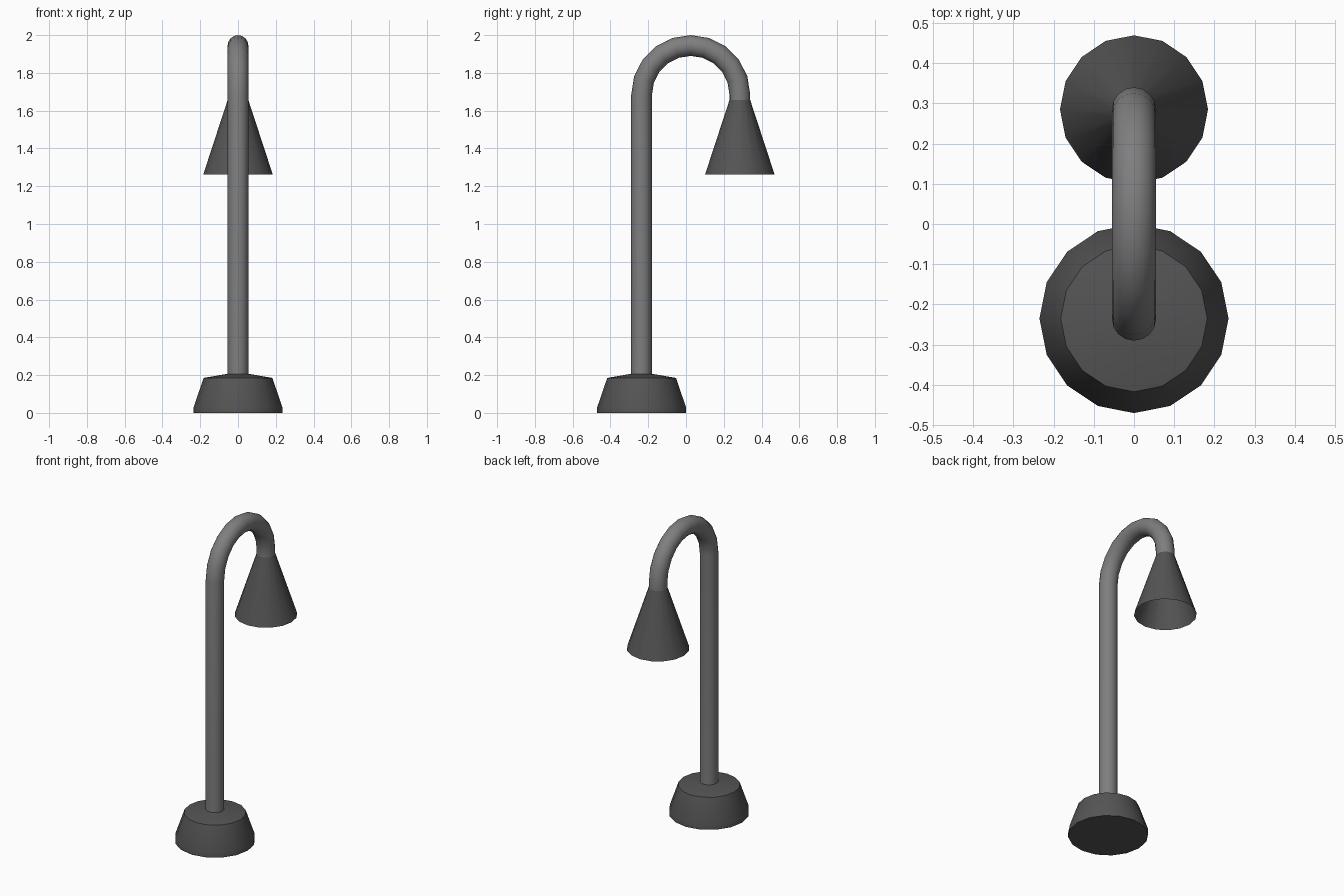
import bpy, bmesh, math
from mathutils import Vector

if "Cube" in bpy.data.objects:
    bpy.data.objects.remove(bpy.data.objects["Cube"])

SIDES = 16
POST_Y, SHADE_Y = -0.235, 0.285


def material(name, v):
    m = bpy.data.materials.new(name)
    m.diffuse_color = (v, v, v, 1)
    m.use_nodes = True
    m.node_tree.nodes["Principled BSDF"].inputs["Base Color"].default_value = m.diffuse_color
    return m


pole_grey = material("pole grey", 0.21)
dark_grey = material("dark grey", 0.09)


def skin_rings(name, rings, mat, cap_start=False, cap_end=False, angle=35):
    """Bridge a list of vertex rings into one smooth surface."""
    bm = bmesh.new()
    loops = [[bm.verts.new(p) for p in ring] for ring in rings]
    for a, b in zip(loops, loops[1:]):
        for i in range(SIDES):
            j = (i + 1) % SIDES
            bm.faces.new((a[i], a[j], b[j], b[i]))
    if cap_start:
        bm.faces.new(loops[0][::-1])
    if cap_end:
        bm.faces.new(loops[-1])
    bmesh.ops.recalc_face_normals(bm, faces=bm.faces)
    me = bpy.data.meshes.new(name)
    bm.to_mesh(me)
    bm.free()
    me.materials.append(mat)
    ob = bpy.data.objects.new(name, me)
    bpy.context.collection.objects.link(ob)
    bpy.ops.object.select_all(action='DESELECT')
    ob.select_set(True)
    bpy.context.view_layer.objects.active = ob
    bpy.ops.object.shade_smooth_by_angle(angle=math.radians(angle))
    return ob


def ring(y, z, r, tilt=0.0):
    """Circle around the path point; tilt turns it about the x axis."""
    pts = []
    for i in range(SIDES):
        a = math.tau * i / SIDES
        u = r * math.sin(a)
        pts.append(Vector((r * math.cos(a), y + u * math.cos(tilt), z + u * math.sin(tilt))))
    return pts


# weighted base, closed underneath
base_profile = [(0.235, 0), (0.235, 0.03), (0.182, 0.185), (0.055, 0.207)]
skin_rings("base", [ring(POST_Y, z, r) for r, z in base_profile], dark_grey,
           cap_start=True, cap_end=True, angle=60)

# upright post running into a half-circle gooseneck
R, steps = (SHADE_Y - POST_Y) / 2, 10
cy, cz, tube = (SHADE_Y + POST_Y) / 2, 2.0 - 0.055 - R, 0.055
path = [ring(POST_Y, 0.19, tube)]
for k in range(steps + 1):
    t = math.pi * k / steps
    path.append(ring(cy - R * math.cos(t), cz + R * math.sin(t), tube, -t))
path.append(ring(SHADE_Y, 1.655, tube, -math.pi))
skin_rings("gooseneck_post", path, pole_grey)

# conical lamp shade, open at the bottom
skin_rings("lamp_shade", [ring(SHADE_Y, 1.262, 0.184), ring(SHADE_Y, 1.662, 0.053)],
           dark_grey, cap_end=True)
